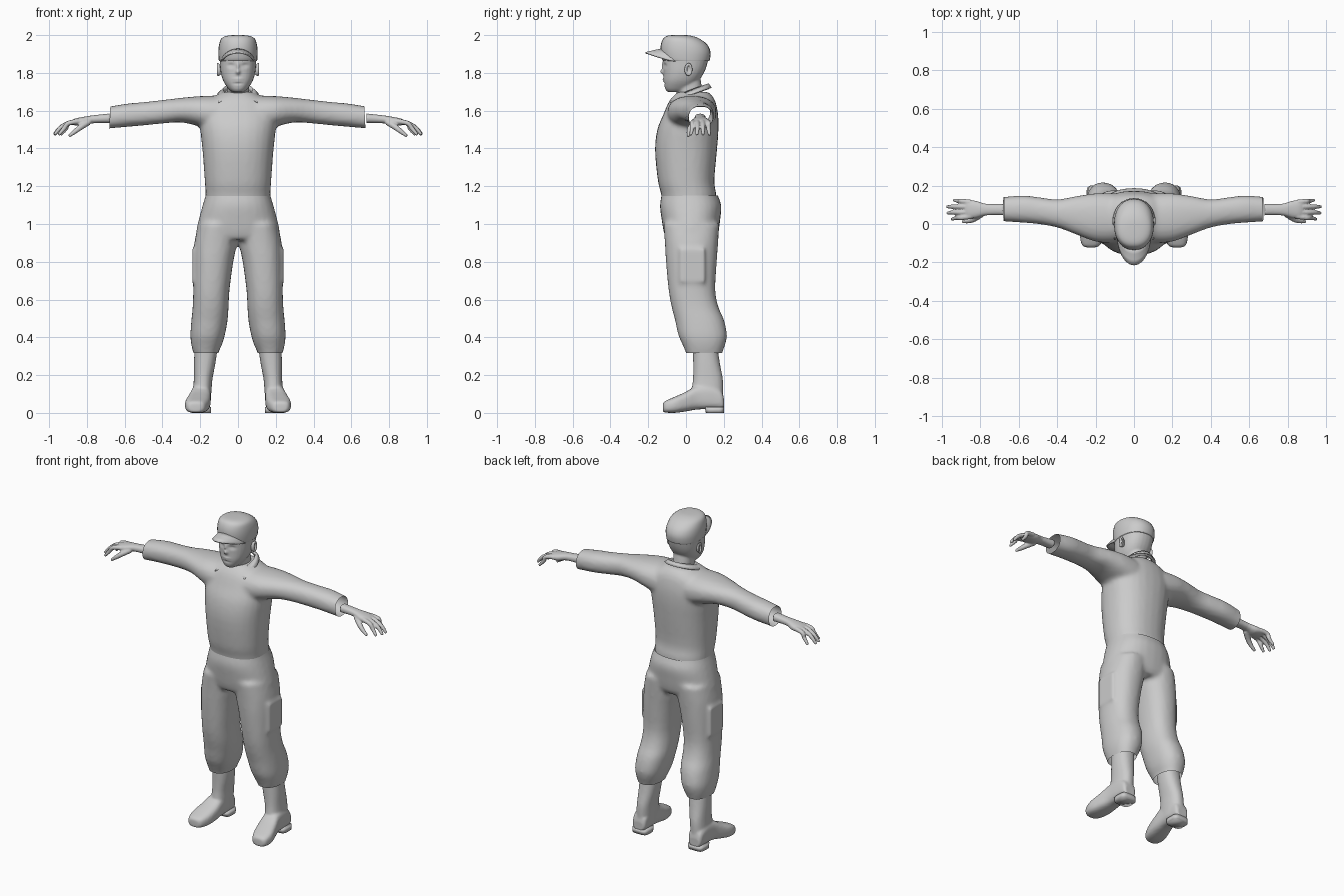
import bpy, bmesh, math
from mathutils import Vector

if "Cube" in bpy.data.objects:
    bpy.data.objects.remove(bpy.data.objects["Cube"])


def spline(rows, steps):
    """Smoothly resample a list of equal-length rows."""
    out = []
    for i in range(len(rows) - 1):
        p0, p1, p2, p3 = rows[max(i - 1, 0)], rows[i], rows[i + 1], rows[min(i + 2, len(rows) - 1)]
        for k in range(steps):
            t = k / steps
            out.append([b + .5 * t * (c - a + t * (2*a - 5*b + 4*c - d + t * (3*(b - c) + d - a)))
                        for a, b, c, d in zip(p0, p1, p2, p3)])
    return out + [list(rows[-1])]


def skin(bm, rings):
    """Join vertex rings into a closed tube with end caps."""
    rv = [[bm.verts.new(p) for p in r] for r in rings]
    n = len(rv[0])
    for a, b in zip(rv, rv[1:]):
        for i in range(n):
            bm.faces.new((a[i], a[(i+1) % n], b[(i+1) % n], b[i]))
    bm.faces.new(rv[0])
    bm.faces.new(rv[-1])


def loft(bm, axis, rows, sides=(1,), p=2.3, n=28, steps=3):
    """Rows are (position, a0, a1, b0, b1) extents of a rounded section."""
    def sp(v):
        return math.copysign(abs(v) ** (2 / p), v)
    for sx in sides:
        rings = []
        for t, a0, a1, b0, b1 in spline(rows, steps):
            ring = []
            for i in range(n):
                w = 2 * math.pi * i / n
                a = (a0+a1)/2 + (a1-a0)/2 * sp(math.cos(w))
                b = (b0+b1)/2 + (b1-b0)/2 * sp(math.sin(w))
                x, y, z = {'z': (a, b, t), 'x': (t, a, b), 'y': (a, t, b)}[axis]
                ring.append((x * sx, y, z))
            rings.append(ring)
        skin(bm, rings)


def tube(bm, pts, sides=(1, -1), n=10):
    """Points are (x, y, z, radius)."""
    for sx in sides:
        path = spline(pts, 3)
        rings = []
        for i, q in enumerate(path):
            d = (Vector(path[min(i+1, len(path)-1)][:3]) - Vector(path[max(i-1, 0)][:3])).normalized()
            u = d.cross(Vector((0, 1, 0))).normalized()
            v = d.cross(u)
            ring = [Vector(q[:3]) + q[3] * (u*math.cos(2*math.pi*k/n) + v*math.sin(2*math.pi*k/n)) for k in range(n)]
            rings.append([(c.x * sx, c.y, c.z) for c in ring])
        skin(bm, rings)


def box(bm, x0, x1, y0, y1, z0, z1, sides=(1, -1)):
    for sx in sides:
        c = [(x0, y0), (x1, y0), (x1, y1), (x0, y1)]
        skin(bm, [[(x*sx, y, z) for x, y in c] for z in (z0, z1)])


def finish(name, bm):
    bmesh.ops.recalc_face_normals(bm, faces=bm.faces)
    me = bpy.data.meshes.new(name)
    bm.to_mesh(me)
    bm.free()
    me.shade_smooth()
    ob = bpy.data.objects.new(name, me)
    bpy.context.collection.objects.link(ob)
    return ob


def fuse(name, bm, voxel, smooth, cuts=()):
    """Merge overlapping volumes into one skin, then trim open ends."""
    ob = finish(name, bm)
    m = ob.modifiers.new("merge", 'REMESH')
    m.mode, m.voxel_size = 'VOXEL', voxel
    s = ob.modifiers.new("soften", 'SMOOTH')
    s.factor, s.iterations = .5, smooth
    me = bpy.data.meshes.new_from_object(ob.evaluated_get(bpy.context.evaluated_depsgraph_get()))
    ob.modifiers.clear()
    b = bmesh.new()
    b.from_mesh(me)
    for co, no in cuts:
        bmesh.ops.bisect_plane(b, geom=b.verts[:] + b.edges[:] + b.faces[:], plane_co=co, plane_no=no, clear_outer=True)
    b.to_mesh(me)
    b.free()
    me.shade_smooth()
    ob.data = me
    return ob


def sym(rows):
    return [(z, -w, w, y0, y1) for z, w, y0, y1 in rows]


LR = (1, -1)

# Shirt with sleeves, open at hem and cuffs
bm = bmesh.new()
loft(bm, 'z', sym([(1.11, .172, -.125, .16), (1.16, .172, -.132, .16), (1.23, .176, -.149, .15),
                   (1.39, .188, -.164, .164), (1.5, .2, -.152, .172), (1.58, .205, -.12, .17),
                   (1.645, .175, -.092, .157), (1.68, .12, -.065, .138), (1.70, .08, -.04, .115)]))
loft(bm, 'x', [(.1, -.1, .16, 1.48, 1.68), (.2, -.092, .16, 1.515, 1.677), (.3, -.055, .145, 1.538, 1.668),
               (.4, -.018, .128, 1.532, 1.656), (.5, .0, .14, 1.522, 1.645), (.58, .007, .148, 1.515, 1.638),
               (.68, .014, .141, 1.506, 1.622), (.78, .018, .137, 1.495, 1.606)], LR)
fuse("shirt", bm, .012, 5, [((.75, 0, 0), (1, 0, .05)), ((-.757, 0, 0), (-1, 0, .05)), ((0, 0, 1.145), (0, 0, -1))])

# Collar
bm = bmesh.new()
grid = []
for i in range(25):
    a = math.radians(-152 + 304 * i / 24)
    f = abs(i / 12 - 1) ** 4
    l = a * (1 - .13 * f)
    r = .105 + .035 * f
    grid.append([bm.verts.new(v) for v in (
        (.074 * math.sin(a), .03 + .085 * math.cos(a), 1.685 + .03 * math.cos(a) - .01 * f),
        (.078 * math.sin(a), .03 + .09 * math.cos(a), 1.715 + .03 * math.cos(a) - .012 * f),
        (r * math.sin(l), .03 + (r + .03 * f) * math.cos(l), 1.692 + .03 * math.cos(a) - .02 * f))])
for a, b in zip(grid, grid[1:]):
    for k in range(2):
        bm.faces.new((a[k], b[k], b[k+1], a[k+1]))
finish("collar", bm).modifiers.new("cloth", 'SOLIDIFY').thickness = .006

# Baggy trousers with thigh pockets
bm = bmesh.new()
loft(bm, 'z', sym([(.915, .2, -.1, .15), (.95, .222, -.116, .17), (1.03, .206, -.13, .182),
                   (1.1, .187, -.138, .187), (1.16, .17, -.128, .165), (1.19, .17, -.125, .163)]))
loft(bm, 'z', [(.28, .107, .225, .01, .185), (.317, .105, .236, 0, .192), (.36, .085, .247, -.018, .207),
               (.41, .07, .252, -.04, .217), (.49, .055, .247, -.058, .202), (.56, .05, .24, -.076, .172),
               (.65, .045, .237, -.092, .155), (.8, .025, .236, -.106, .163), (.9, .005, .231, -.112, .17),
               (1.0, 0, .21, -.12, .177)], LR)
box(bm, .18, .242, -.03, .1, .69, .87)
fuse("trousers", bm, .012, 5, [((0, 0, 1.152), (0, 0, 1)), ((0, 0, .317), (0, 0, -1))])

# Boots and heels
bm = bmesh.new()
loft(bm, 'z', [(.05, .145, .243, .03, .197), (.12, .14, .238, .03, .197), (.18, .135, .234, .037, .195),
               (.26, .12, .233, .038, .18), (.36, .105, .23, .036, .165)], LR)
loft(bm, 'y', [(-.122, .205, .245, .008, .045), (-.112, .178, .27, .002, .062), (-.06, .155, .281, 0, .085),
               (0, .145, .267, .008, .112), (.06, .144, .25, .018, .145), (.13, .145, .245, .02, .15),
               (.185, .15, .24, .02, .12), (.2, .16, .232, .022, .08)], LR, p=3)
fuse("boots", bm, .008, 3)
bm = bmesh.new()
loft(bm, 'z', [(0, .143, .247, .105, .2), (.03, .143, .247, .1, .202)], LR, p=4, steps=1)
finish("boot_heels", bm)

# Hands with four fingers and a thumb
bm = bmesh.new()
loft(bm, 'x', [(.68, .045, .105, 1.535, 1.585), (.77, .045, .105, 1.533, 1.575), (.82, .032, .12, 1.52, 1.567),
               (.86, .028, .124, 1.522, 1.559), (.88, .032, .12, 1.525, 1.55)], LR)
for y, xt, yt in ((.04, .95, .025), (.064, .972, .057), (.09, .974, .09), (.113, .94, .125)):
    ym = (y + yt) / 2
    tube(bm, [(.85, y, 1.543, .014), (.9, ym, 1.533, .013), (xt - .03, ym, 1.507, .012), (xt, yt, 1.472, .008)])
tube(bm, [(.79, .055, 1.54, .017), (.83, .028, 1.515, .016), (.86, .016, 1.492, .013), (.895, .012, 1.465, .008)])
fuse("hands", bm, .005, 2)

# Head and neck
bm = bmesh.new()
loft(bm, 'z', sym([(1.698, .03, -.095, .0), (1.715, .05, -.11, .025), (1.755, .077, -.118, .065),
                   (1.8, .091, -.119, .095), (1.85, .096, -.121, .113), (1.9, .096, -.118, .118),
                   (1.95, .075, -.09, .09)]))
loft(bm, 'z', sym([(1.62, .062, -.03, .105), (1.69, .058, -.042, .09), (1.78, .06, -.06, .075)]))
head = fuse("head", bm, .006, 4)
# Face relief: x, z, width, height, depth (negative is forward)
FACE = [(0, 1.805, .011, .012, -.018), (0, 1.835, .008, .022, -.009), (.037, 1.838, .017, .01, .01),
        (-.037, 1.838, .017, .01, .01), (.037, 1.836, .012, .005, -.005), (-.037, 1.836, .012, .005, -.005),
        (0, 1.768, .022, .005, -.006), (0, 1.757, .018, .005, -.006), (0, 1.7625, .022, .002, .004),
        (0, 1.743, .025, .006, .004)]
for v in head.data.vertices:
    if v.co.y < -.04:
        x, z = v.co.x, v.co.z
        v.co.y += sum(d * math.exp(-((x-a)/w)**2 - ((z-c)/h)**2) for a, c, w, h, d in FACE)

# Ears
bm = bmesh.new()
loft(bm, 'x', [(.085, .0, .022, 1.795, 1.83), (.1, -.008, .03, 1.785, 1.848), (.11, -.005, .034, 1.786, 1.852),
               (.112, .004, .026, 1.797, 1.842), (.104, .008, .02, 1.805, 1.835)], LR, p=2, n=16)
finish("ears", bm)

# Cap crown
bm = bmesh.new()
loft(bm, 'z', sym([(1.862, .1, -.115, .122), (1.87, .102, -.126, .126), (1.91, .104, -.135, .13),
                   (1.95, .1, -.133, .112), (1.982, .088, -.12, .07), (1.996, .06, -.1, .03),
                   (2.0, .025, -.07, 0)]), p=2.2)
finish("cap_crown", bm)

# Cap brim, arched across the forehead
bm = bmesh.new()
grid = []
for i in range(21):
    s = i / 10 - 1
    a = math.radians(66 * s)
    reach = .083 * (1 - s * s) ** .6 + .004
    grid.append([bm.verts.new((.1 * math.sin(a), -.128 * math.cos(a) - reach * k / 3,
                               1.93 - .06 * s * s - (.02 - .01 * s * s) * k / 3)) for k in range(4)])
for a, b in zip(grid, grid[1:]):
    for k in range(3):
        bm.faces.new((a[k], b[k], b[k+1], a[k+1]))
finish("cap_brim", bm).modifiers.new("card", 'SOLIDIFY').thickness = .008
